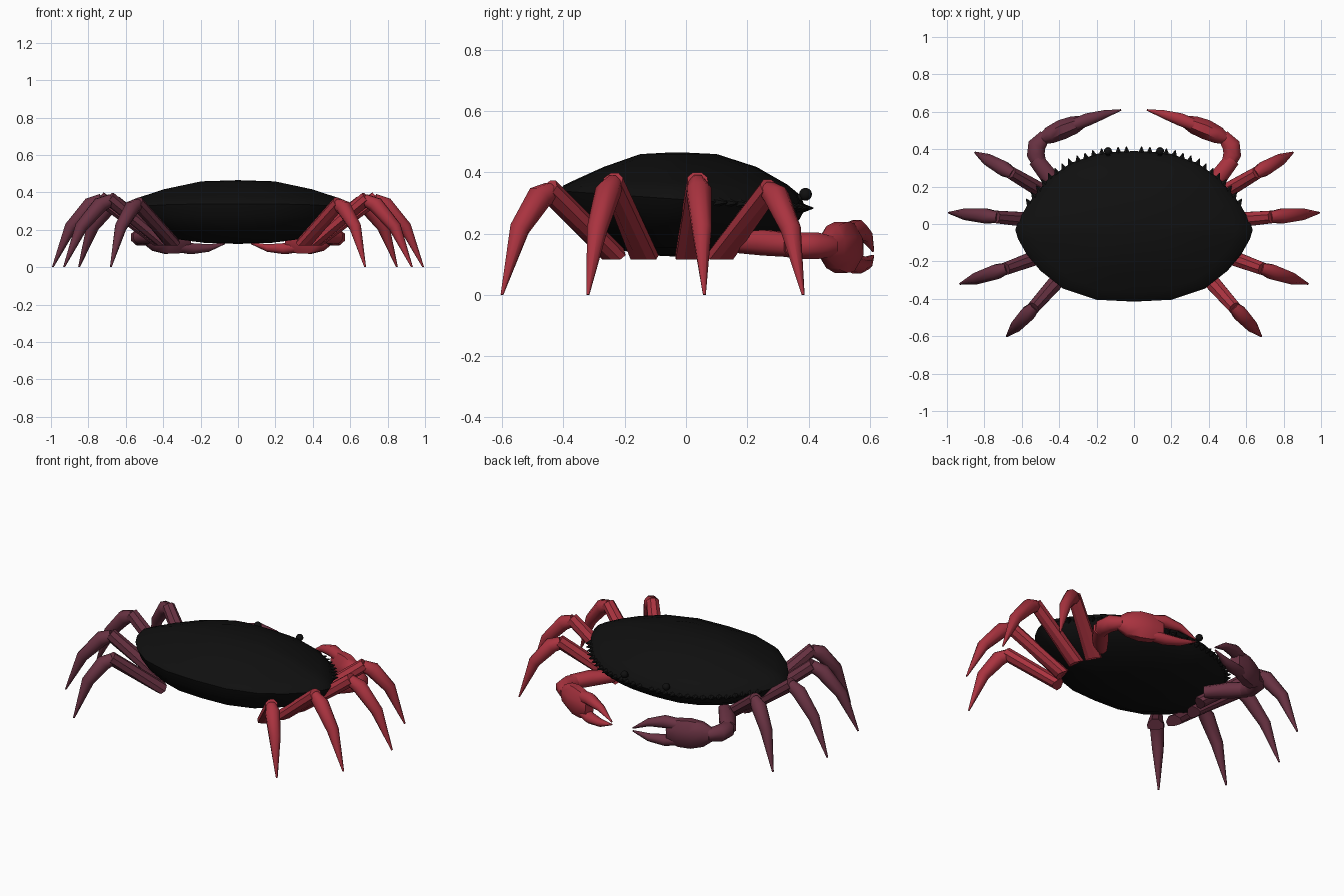
import bpy, bmesh, math
from mathutils import Vector

if "Cube" in bpy.data.objects:
    bpy.data.objects.remove(bpy.data.objects["Cube"], do_unlink=True)


def material(name, rgb):
    m = bpy.data.materials.new(name)
    m.use_nodes = True
    m.diffuse_color = (*rgb, 1)
    bsdf = m.node_tree.nodes["Principled BSDF"]
    bsdf.inputs["Base Color"].default_value = (*rgb, 1)
    bsdf.inputs["Roughness"].default_value = 0.7
    return m


BLACK = material("shell black", (0.005, 0.005, 0.005))
RED = material("limb red", (0.40, 0.033, 0.05))
PURPLE = material("limb purple", (0.14, 0.032, 0.055))


def skin(bm, rings):
    """Bridge rings of points and cap both ends."""
    loops = [[bm.verts.new(p) for p in ring] for ring in rings]
    n = len(loops[0])
    for a, b in zip(loops, loops[1:]):
        for i in range(n):
            j = (i + 1) % n
            bm.faces.new((a[i], a[j], b[j], b[i]))
    bm.faces.new(loops[0])
    bm.faces.new(loops[-1])


def tube(bm, path, radii, sides=8, floor=0.0):
    """Loft ellipses of (width, height) radii along a path."""
    pts = [Vector(p) for p in path]
    rings = []
    for i, p in enumerate(pts):
        d = pts[min(i + 1, len(pts) - 1)] - pts[max(i - 1, 0)]
        side = d.cross(Vector((0, 0, 1))).normalized()
        up = side.cross(d).normalized()
        w, h = radii[i]
        ring = []
        for k in range(sides):
            a = math.tau * (k + 0.5) / sides
            q = p + side * w * math.cos(a) + up * h * math.sin(a)
            q.z = max(q.z, floor)
            ring.append(q)
        rings.append(ring)
    skin(bm, rings)


def finish(bm, name, mat, angle=30):
    bmesh.ops.recalc_face_normals(bm, faces=bm.faces)
    me = bpy.data.meshes.new(name)
    bm.to_mesh(me)
    bm.free()
    me.materials.append(mat)
    ob = bpy.data.objects.new(name, me)
    bpy.context.collection.objects.link(ob)
    bpy.ops.object.select_all(action='DESELECT')
    ob.select_set(True)
    bpy.context.view_layer.objects.active = ob
    bpy.ops.object.shade_smooth_by_angle(angle=math.radians(angle))
    return ob


# Shell: outline scaled through a dome and a shallow belly
rear = [(0, -0.415), (0.2, -0.405), (0.38, -0.345), (0.5, -0.25),
        (0.575, -0.16), (0.62, -0.08), (0.635, -0.03), (0.61, 0.03)]
front = [(0.565, 0.11), (0.46, 0.24), (0.34, 0.325), (0.2, 0.375),
         (0.1, 0.385), (0, 0.39)]
half = rear + front
outline = half + [(-x, y) for x, y in reversed(half[1:-1])]
# scale, height, tilt along y
levels = [(0.02, 0.125, 0), (0.28, 0.13, 0), (0.58, 0.155, 0),
          (0.8, 0.2, 0), (0.95, 0.26, -0.04), (1, 0.31, -0.07),
          (0.96, 0.34, -0.04), (0.86, 0.367, -0.02), (0.62, 0.417, 0),
          (0.31, 0.459, 0), (0.02, 0.465, 0)]
MID = -0.03
bm = bmesh.new()
skin(bm, [[(s * x, MID + s * (y - MID), z + t * y) for x, y in outline]
          for s, z, t in levels])
finish(bm, "shell", BLACK, 40)


def along(points, t):
    """Point and direction at a fraction of a path's length."""
    pts = [Vector(p) for p in points]
    left = t * sum((b - a).length for a, b in zip(pts, pts[1:]))
    for a, b in zip(pts, pts[1:]):
        d = b - a
        if left <= d.length + 1e-6:
            return a + d.normalized() * left, d.normalized()
        left -= d.length


# Teeth along the front rim
bm = bmesh.new()
COUNT = 15
for s in (1, -1):
    for i in range(COUNT):
        p, d = along(front, (i + 0.1) / COUNT)
        out = Vector((-d.y, d.x))
        out = -out if out.y < 0 else out
        out = (out + Vector((0, 0.5))).normalized()
        z = 0.31 - 0.07 * p.y
        a, b = p - out * 0.02, p + out * 0.027
        tube(bm, [(s * a.x, a.y, z), (s * b.x, b.y, z)],
             [(0.026, 0.02), (0.002, 0.002)], 6)
finish(bm, "shell_teeth", BLACK)

for s, side, mat in ((1, "left", RED), (-1, "right", PURPLE)):
    # Eye on a short stalk
    bm = bmesh.new()
    tube(bm, [(s * 0.135, 0.34, 0.3), (s * 0.14, 0.385, 0.325)],
         [(0.012, 0.012)] * 2)
    res = bmesh.ops.create_uvsphere(bm, u_segments=12, v_segments=8, radius=0.021)
    bmesh.ops.translate(bm, verts=res["verts"], vec=(s * 0.14, 0.39, 0.328))
    finish(bm, side + "_eye", BLACK, 60)

    # Walking legs: base, knee, foot
    legs = [((0.35, -0.235, 0.115), (0.54, -0.45, 0.345), (0.68, -0.6, 0)),
            ((0.4, -0.135, 0.115), (0.69, -0.24, 0.37), (0.93, -0.32, 0)),
            ((0.42, 0.01, 0.115), (0.74, 0.038, 0.372), (0.99, 0.06, 0)),
            ((0.38, 0.11, 0.115), (0.66, 0.275, 0.348), (0.85, 0.382, 0))]
    for n, joints in enumerate(legs, 1):
        base, knee, foot = [Vector((s * x, y, z)) for x, y, z in joints]
        bm = bmesh.new()
        tube(bm, [base, knee], [(0.048, 0.048), (0.036, 0.038)], 8, 0.115)
        finish(bm, f"{side}_upper_leg_{n}", mat)
        shin = knee.lerp(foot, 0.62)
        shin.z = 0.215
        top = knee.lerp(shin, 0.3) + Vector((0, 0, 0.012))
        bm = bmesh.new()
        tube(bm, [knee + (base - knee) * 0.04, top, shin, foot],
             [(0.03, 0.034), (0.043, 0.043), (0.034, 0.034), (0.005, 0.005)])
        finish(bm, f"{side}_lower_leg_{n}", mat, 50)

    def limb(name, path, radii):
        bm = bmesh.new()
        tube(bm, [(s * x, y, z) for x, y, z in path], radii)
        finish(bm, f"{side}_{name}", mat, 50)

    # Claw arm in two segments
    limb("claw_arm", [(0.37, 0.16, 0.17), (0.46, 0.26, 0.17), (0.525, 0.345, 0.162)],
         [(0.035, 0.035), (0.05, 0.045), (0.045, 0.042)])
    limb("claw_wrist", [(0.505, 0.32, 0.162), (0.525, 0.37, 0.16),
                        (0.52, 0.42, 0.16), (0.475, 0.475, 0.157)],
         [(0.04, 0.04), (0.052, 0.046), (0.052, 0.047), (0.034, 0.036)])
    # Swollen palm
    limb("claw_palm", [(0.5, 0.45, 0.157), (0.45, 0.475, 0.156), (0.385, 0.505, 0.155),
                       (0.32, 0.53, 0.154), (0.26, 0.553, 0.153)],
         [(0.028, 0.035), (0.05, 0.074), (0.058, 0.09), (0.052, 0.086), (0.03, 0.06)])
    # Two fingers curving to meet at the tips
    for name, v, r in (("upper_finger", 1, 0.036), ("lower_finger", -1, 0.032)):
        limb(name, [(0.32, 0.53, 0.155 + v * 0.045), (0.25, 0.558, 0.155 + v * 0.056),
                    (0.16, 0.586, 0.148 + v * 0.045), (0.07, 0.61, 0.135 + v * 0.008)],
             [(0.034, r), (0.037, r), (0.024, 0.022), (0.004, 0.004)])
